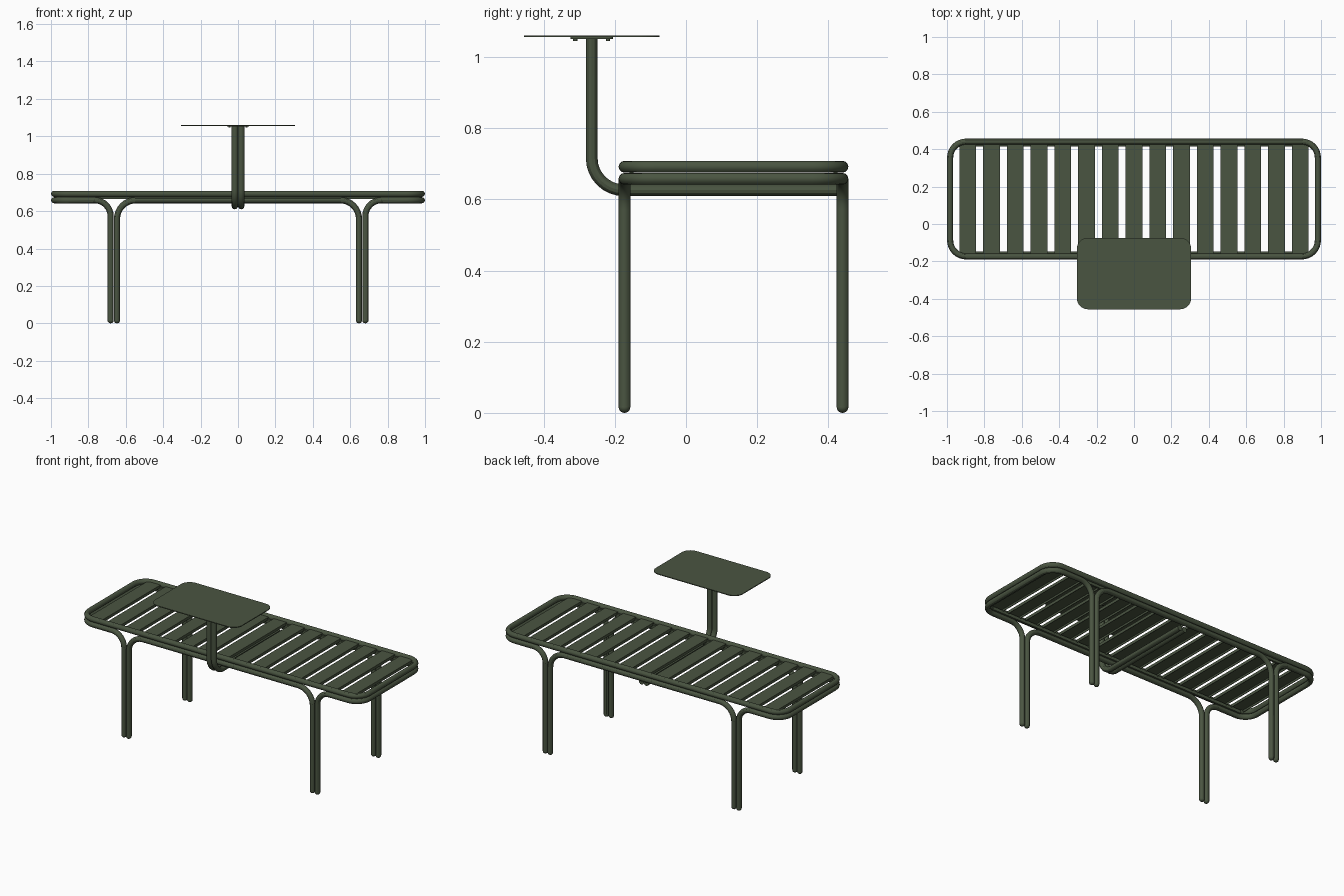
import bpy, bmesh, math
from mathutils import Vector

cube = bpy.data.objects.get("Cube")
if cube:
    bpy.data.objects.remove(cube, do_unlink=True)

R = 0.0165                       # tube radius
X, Y0, Y1 = 0.983, -0.173, 0.44  # frame centre lines
Z_TOP, Z_LOW = 0.692, 0.658
YC = (Y0 + Y1) / 2


def material(name, rgb):
    m = bpy.data.materials.new(name)
    m.use_nodes = True
    m.diffuse_color = (*rgb, 1)
    m.node_tree.nodes["Principled BSDF"].inputs["Base Color"].default_value = (*rgb, 1)
    return m


GREEN = material("olive green", (0.068, 0.09, 0.053))


def fillet(points, radius, closed=False, steps=8):
    """Round the corners of a polyline."""
    pts = [Vector(p) for p in points]
    out = []
    for i, p in enumerate(pts):
        if not closed and i in (0, len(pts) - 1):
            out.append(p)
            continue
        a = (pts[i - 1] - p).normalized()
        b = (pts[(i + 1) % len(pts)] - p).normalized()
        c = p + (a + b) * radius
        for s in range(steps + 1):
            t = s / steps * math.pi / 2
            out.append(c - b * radius * math.cos(t) - a * radius * math.sin(t))
    return out


def tube(name, points, radius, closed=False):
    curve = bpy.data.curves.new(name, "CURVE")
    curve.dimensions = "3D"
    curve.bevel_depth = R
    curve.bevel_resolution = 4
    curve.use_fill_caps = True
    path = fillet(points, radius, closed)
    spline = curve.splines.new("POLY")
    spline.points.add(len(path) - 1)
    for sp, p in zip(spline.points, path):
        sp.co = (*p, 1)
    spline.use_cyclic_u = closed
    curve.materials.append(GREEN)
    ob = bpy.data.objects.new(name, curve)
    bpy.context.collection.objects.link(ob)
    bpy.ops.object.select_all(action="DESELECT")
    ob.select_set(True)
    bpy.context.view_layer.objects.active = ob
    bpy.ops.object.convert(target="MESH")
    bpy.ops.object.shade_smooth_by_angle()


def box(name, centre, size):
    bpy.ops.mesh.primitive_cube_add(size=1, location=centre)
    ob = bpy.context.object
    ob.name = name
    ob.scale = size
    ob.data.materials.append(GREEN)


def plate(name, centre, width, depth, thick, radius):
    w, d = width / 2, depth / 2
    corners = [(-w, -d, 0), (w, -d, 0), (w, d, 0), (-w, d, 0)]
    bm = bmesh.new()
    face = bm.faces.new([bm.verts.new(p) for p in fillet(corners, radius, True)])
    top = bmesh.ops.extrude_face_region(bm, geom=[face])["geom"]
    bmesh.ops.translate(bm, vec=(0, 0, thick),
                        verts=[v for v in top if isinstance(v, bmesh.types.BMVert)])
    bmesh.ops.recalc_face_normals(bm, faces=bm.faces)
    mesh = bpy.data.meshes.new(name)
    bm.to_mesh(mesh)
    bm.free()
    mesh.materials.append(GREEN)
    ob = bpy.data.objects.new(name, mesh)
    ob.location = centre
    bpy.context.collection.objects.link(ob)


def foot(name, x, y):
    bpy.ops.mesh.primitive_uv_sphere_add(segments=16, ring_count=10, radius=R, location=(x, y, R))
    ob = bpy.context.object
    ob.name = name
    ob.data.materials.append(GREEN)
    bpy.ops.object.shade_smooth()


# Upper seat ring
tube("seat_ring", [(-X, Y0, Z_TOP), (X, Y0, Z_TOP), (X, Y1, Z_TOP), (-X, Y1, Z_TOP)], 0.085, True)

# Lower frame bent down into paired legs
LEG_IN, LEG_OUT = 0.647, 0.681
for side, s in (("left", 1), ("right", -1)):
    xo = s * LEG_OUT
    tube(side + "_end_frame", [(xo, Y0, R), (xo, Y0, Z_LOW), (s * X, Y0, Z_LOW),
                               (s * X, Y1, Z_LOW), (xo, Y1, Z_LOW), (xo, Y1, R)], 0.085)
for end, y in (("front", Y0), ("back", Y1)):
    tube(end + "_middle_frame", [(-LEG_IN, y, R), (-LEG_IN, y, Z_LOW),
                                 (LEG_IN, y, Z_LOW), (LEG_IN, y, R)], 0.1)
    for x in (-LEG_OUT, -LEG_IN, LEG_IN, LEG_OUT):
        foot(end + "_foot", x, y)

# Seat slats with folded edges, and the strips that carry them
LENGTH = Y1 - Y0 - 0.02
for i in range(-7, 8):
    x = i * 0.127
    box("slat", (x, YC, 0.694), (0.09, LENGTH, 0.006))
    for s in (-1, 1):
        box("slat_fold", (x + s * 0.043, YC, 0.687), (0.004, LENGTH - 0.03, 0.016))
for y in (Y0 + 0.02, Y1 - 0.02):
    box("slat_strip", (0, y, 0.675), (1.83, 0.012, 0.02))

# Twin table post running under the seat
for s in (-1, 1):
    x = s * 0.017
    tube("table_post", [(x, -0.265, 1.053), (x, -0.265, 0.626), (x, Y1 - 0.015, 0.626)], 0.09)

# Table top, mounting plate and screws
plate("table_top", (0, -0.265, 1.056), 0.612, 0.382, 0.005, 0.06)
plate("mounting_plate", (0, -0.265, 1.051), 0.12, 0.12, 0.005, 0.012)
for sx in (-1, 1):
    for sy in (-1, 1):
        bpy.ops.mesh.primitive_cylinder_add(vertices=12, radius=0.006, depth=0.006,
                                            location=(sx * 0.046, -0.265 + sy * 0.046, 1.049))
        bpy.context.object.name = "mounting_screw"
        bpy.context.object.data.materials.append(GREEN)
